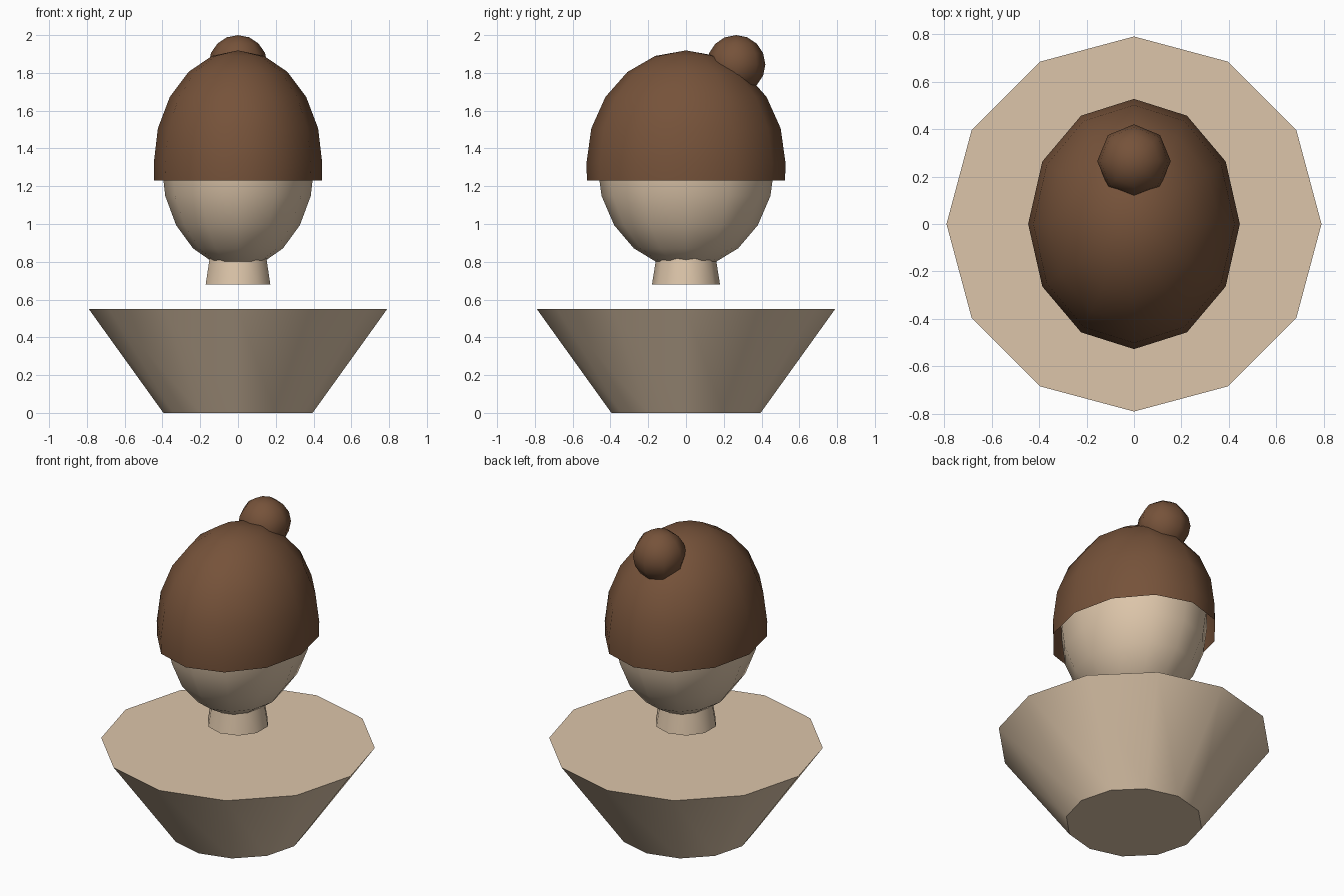
import bpy, bmesh, math
from mathutils import Matrix, Vector

if "Cube" in bpy.data.objects:
    bpy.data.objects.remove(bpy.data.objects["Cube"])


def material(name, colour):
    m = bpy.data.materials.new(name)
    m.diffuse_color = (*colour, 1)
    m.use_nodes = True
    m.node_tree.nodes["Principled BSDF"].inputs["Base Color"].default_value = m.diffuse_color
    return m


skin = material("skin tan", (0.72, 0.56, 0.40))
brown = material("hair brown", (0.18, 0.085, 0.042))


def finish(bm, name, mat):
    mesh = bpy.data.meshes.new(name)
    bm.to_mesh(mesh)
    bm.free()
    mesh.materials.append(mat)
    ob = bpy.data.objects.new(name, mesh)
    bpy.context.collection.objects.link(ob)
    bpy.ops.object.select_all(action='DESELECT')
    ob.select_set(True)
    bpy.context.view_layer.objects.active = ob
    bpy.ops.object.shade_smooth_by_angle(angle=math.radians(50))
    return ob


def frustum(name, sides, r_bottom, r_top, z0, z1):
    bm = bmesh.new()
    bmesh.ops.create_cone(bm, cap_ends=True, segments=sides,
                          radius1=r_bottom, radius2=r_top, depth=z1 - z0,
                          matrix=Matrix.Translation((0, 0, (z0 + z1) / 2)))
    return finish(bm, name, skin)


def ellipsoid(name, mat, segments, rings, radii, centre, hem=None):
    bm = bmesh.new()
    bmesh.ops.create_uvsphere(bm, u_segments=segments, v_segments=rings, radius=1)
    if hem is not None:
        # keep the upper half plus one ring, dropped straight down to the hem
        limit = -math.sin(math.pi / rings) - 0.01
        bmesh.ops.delete(bm, geom=[v for v in bm.verts if v.co.z < limit],
                         context='VERTS')
        for v in bm.verts:
            if v.co.z < -0.01:
                flat = Vector((v.co.x, v.co.y)).normalized() * 0.995
                v.co = (flat.x, flat.y, (hem - centre[2]) / radii[2])
    bmesh.ops.scale(bm, vec=radii, verts=bm.verts)
    bmesh.ops.translate(bm, vec=centre, verts=bm.verts)
    return finish(bm, name, mat)


# Floating torso and neck
frustum("torso", 12, 0.395, 0.79, 0, 0.55)
frustum("neck", 10, 0.18, 0.145, 0.68, 0.90)

# Head, open cap of hair and bun
ellipsoid("head", skin, 12, 10, (0.405, 0.47, 0.555), (0, 0, 1.32))
ellipsoid("hair_cap", brown, 12, 10, (0.446, 0.527, 0.597), (0, 0, 1.322), hem=1.23)
ellipsoid("hair_bun", brown, 8, 8, (0.155, 0.155, 0.155), (0, 0.265, 1.845))
